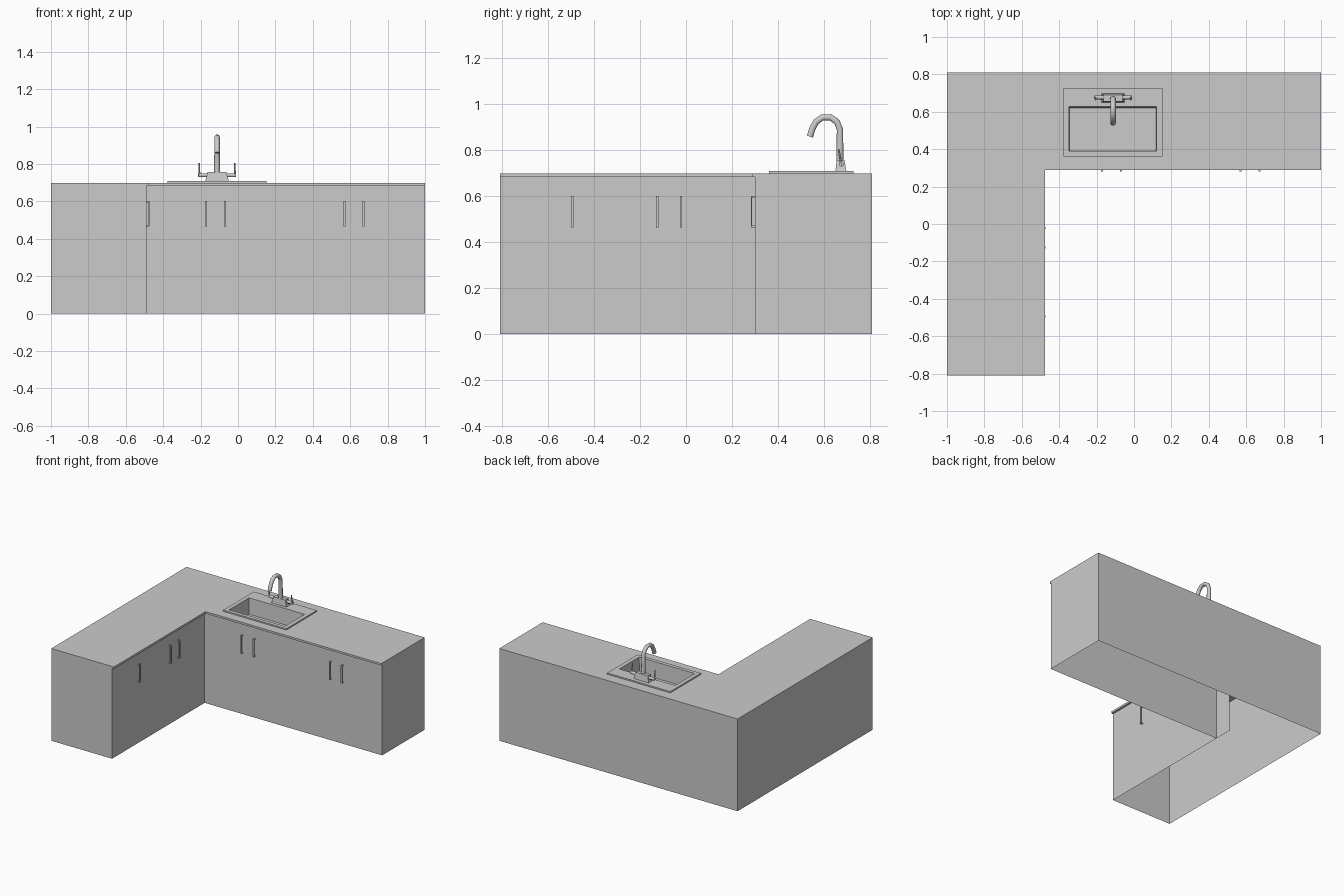
import bpy, bmesh, math
from mathutils import Vector

if "Cube" in bpy.data.objects:
    bpy.data.objects.remove(bpy.data.objects["Cube"])

grey = bpy.data.materials.new("plain grey")
grey.diffuse_color = (0.6, 0.6, 0.6, 1)
grey.use_nodes = True
grey.node_tree.nodes["Principled BSDF"].inputs["Base Color"].default_value = grey.diffuse_color


def finish(name, bm, smooth=False, fix=True):
    if fix:
        bmesh.ops.recalc_face_normals(bm, faces=bm.faces[:])
    me = bpy.data.meshes.new(name)
    bm.to_mesh(me)
    bm.free()
    me.materials.append(grey)
    ob = bpy.data.objects.new(name, me)
    bpy.context.collection.objects.link(ob)
    if smooth:
        bpy.ops.object.select_all(action='DESELECT')
        ob.select_set(True)
        bpy.context.view_layer.objects.active = ob
        bpy.ops.object.shade_smooth_by_angle(angle=math.radians(40))
    return ob


def rect(x0, x1, y0, y1, z):
    return [(x0, y0, z), (x1, y0, z), (x1, y1, z), (x0, y1, z)]


def loft(bm, rings, cap_start=True, cap_end=True):
    vs = [[bm.verts.new(p) for p in r] for r in rings]
    n = len(vs[0])
    for a, b in zip(vs, vs[1:]):
        for i in range(n):
            j = (i + 1) % n
            bm.faces.new((a[i], a[j], b[j], b[i]))
    if cap_start:
        bm.faces.new(vs[0][::-1])
    if cap_end:
        bm.faces.new(vs[-1])


def box(bm, x0, x1, y0, y1, z0, z1):
    loft(bm, [rect(x0, x1, y0, y1, z0), rect(x0, x1, y0, y1, z1)])


def tube(bm, pts, radii, side, n=10):
    # round tube along a path lying in a plane whose normal is side
    pts = [Vector(p) for p in pts]
    s = Vector(side)
    rings = []
    for k, p in enumerate(pts):
        t = (pts[min(k + 1, len(pts) - 1)] - pts[max(k - 1, 0)]).normalized()
        u = t.cross(s).normalized()
        rings.append([p + radii[k] * (s * math.cos(a) + u * math.sin(a))
                      for a in (2 * math.pi * i / n for i in range(n))])
    loft(bm, rings)


# cabinet walls: L-shaped shell, open underneath
bm = bmesh.new()
path = [(-.49, .44), (-.49, -.81), (-1, -.81), (-1, .81), (1, .81), (1, .30), (-.49, .30)]
lo = [bm.verts.new((x, y, 0)) for x, y in path]
hi = [bm.verts.new((x, y, .685)) for x, y in path]
for i in range(len(path) - 1):
    bm.faces.new((lo[i + 1], lo[i], hi[i], hi[i + 1]))
finish("cabinet_walls", bm, fix=False)

# worktop: L-shaped slab with a hole for the sink
bm = bmesh.new()
xs, ys = [-1, -.475, -.36, .135, 1], [-.81, .29, .375, .645, .81]
for i in range(4):
    for j in range(4):
        if (j == 0 and i > 0) or (i == 2 and j == 2):
            continue
        bm.faces.new([bm.verts.new(p) for p in rect(xs[i], xs[i + 1], ys[j], ys[j + 1], .70)])
bmesh.ops.remove_doubles(bm, verts=bm.verts[:], dist=1e-4)
ext = bmesh.ops.extrude_face_region(bm, geom=bm.faces[:], use_keep_orig=True)
bmesh.ops.translate(bm, verts=[g for g in ext["geom"] if isinstance(g, bmesh.types.BMVert)],
                    vec=(0, 0, -.015))
finish("worktop", bm)

# sink: raised rim running into a slightly tapered bowl
bm = bmesh.new()
loft(bm, [rect(-.378, .152, .362, .728, .70), rect(-.378, .152, .362, .728, .71),
          rect(-.347, .12, .39, .627, .71), rect(-.341, .114, .396, .620, .59)],
     cap_start=False)
finish("sink", bm)

# tap base
bm = bmesh.new()
loft(bm, [rect(-.175, -.049, .650, .698, .708), rect(-.162, -.062, .656, .690, .757)])
finish("tap_base", bm)

# tap spout
bm = bmesh.new()
prof = [(.670, .75), (.670, .89), (.657, .924), (.628, .944), (.592, .943),
        (.566, .924), (.550, .894), (.539, .860)]
tube(bm, [(-.112, y, z) for y, z in prof], [.016] + [.0145] * 7, (1, 0, 0))
finish("tap_spout", bm, True)

# tap handles: short arm with an upright lever on each side
bm = bmesh.new()
for s in (-1, 1):
    cx = -.112
    tube(bm, [(cx + s * .05, .677, .740), (cx + s * .1, .677, .740)], [.011, .011], (0, 1, 0))
    tube(bm, [(cx + s * .095, .677, .735), (cx + s * .095, .664, .805)], [.006, .0035], (1, 0, 0), 8)
finish("tap_handles", bm, True)

# door handles: thin upright bar on two posts
bm = bmesh.new()
for x in (-.172, -.07, .57, .67):
    box(bm, x - .005, x + .005, .282, .288, .465, .602)
    for z in (.465, .594):
        box(bm, x - .005, x + .005, .288, .302, z, z + .008)
for y in (-.495, -.125, -.022):
    box(bm, -.478, -.472, y - .005, y + .005, .465, .602)
    for z in (.465, .594):
        box(bm, -.492, -.478, y - .005, y + .005, z, z + .008)
finish("door_handles", bm)
